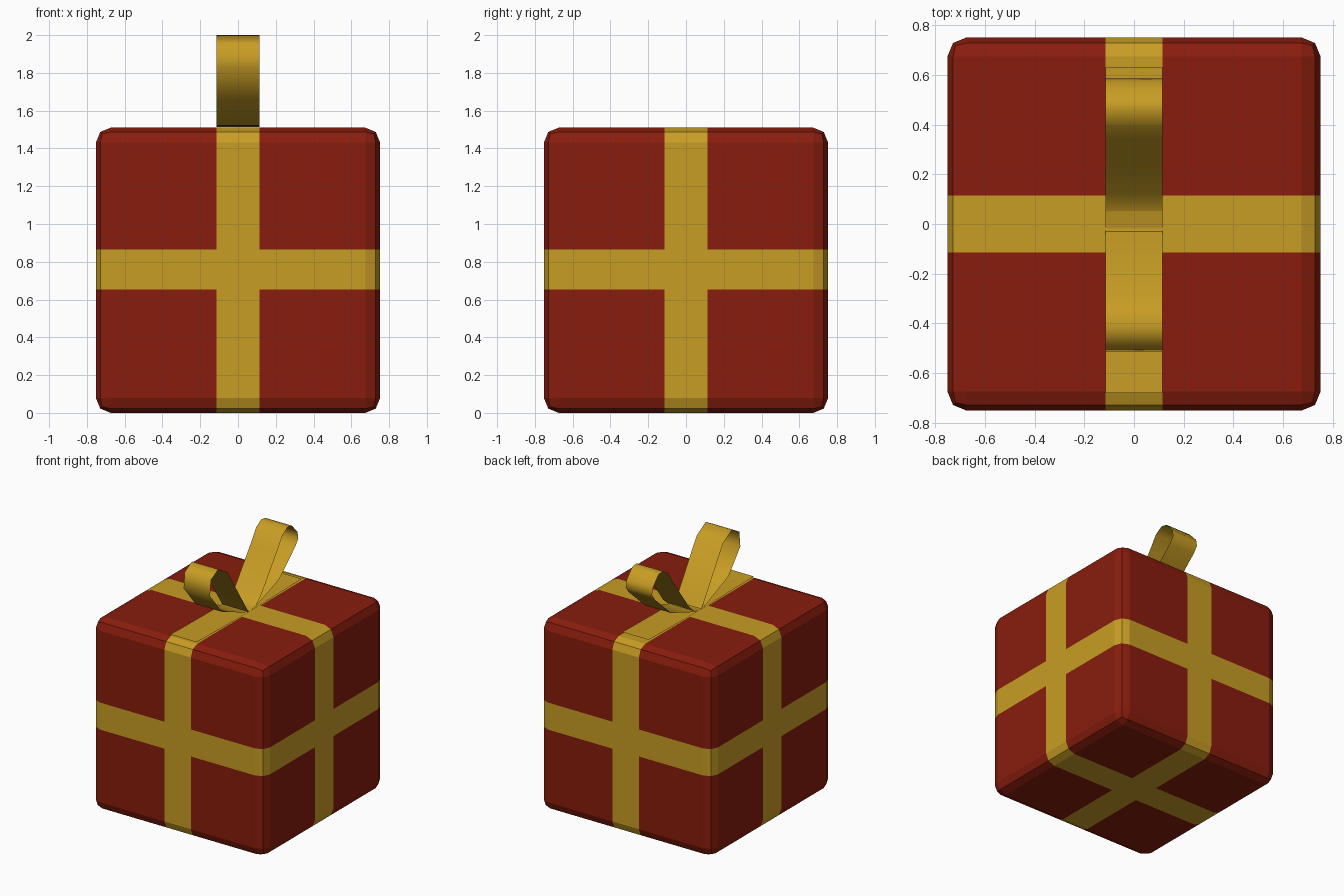
import bpy, bmesh
from mathutils import Vector

if "Cube" in bpy.data.objects:
    bpy.data.objects.remove(bpy.data.objects["Cube"])

HALF, TOP, BAND = 0.752, 1.51, 0.115
LOW, HIGH = 0.652, 0.865


def material(name, color):
    m = bpy.data.materials.new(name)
    m.diffuse_color = (*color, 1)
    m.use_nodes = True
    m.node_tree.nodes["Principled BSDF"].inputs["Base Color"].default_value = m.diffuse_color
    return m


red = material("red_wrapping", (0.25, 0.012, 0.004))
gold = material("gold_ribbon", (0.58, 0.34, 0.018))


def add_object(name, bm, mats):
    me = bpy.data.meshes.new(name)
    bm.to_mesh(me)
    bm.free()
    for m in mats:
        me.materials.append(m)
    ob = bpy.data.objects.new(name, me)
    bpy.context.collection.objects.link(ob)
    return ob


# Wrapped box: bevelled cube, sliced so the flat ribbon bands are coloured faces
bm = bmesh.new()
bmesh.ops.create_cube(bm, size=1)
for v in bm.verts:
    v.co = Vector((v.co.x * 2 * HALF, v.co.y * 2 * HALF, (v.co.z + 0.5) * TOP))
bmesh.ops.bevel(bm, geom=bm.edges[:], offset=0.078, segments=2, profile=0.5, affect='EDGES')
cuts = [((s * BAND, 0, 0), (1, 0, 0)) for s in (-1, 1)]
cuts += [((0, s * BAND, 0), (0, 1, 0)) for s in (-1, 1)]
cuts += [((0, 0, z), (0, 0, 1)) for z in (LOW, HIGH)]
for co, no in cuts:
    bmesh.ops.bisect_plane(bm, geom=bm.verts[:] + bm.edges[:] + bm.faces[:],
                           plane_co=co, plane_no=no)
for f in bm.faces:
    c = f.calc_center_median()
    f.material_index = int(abs(c.x) < BAND or abs(c.y) < BAND or LOW < c.z < HIGH)
add_object("gift_box", bm, [red, gold])


def ribbon(name, path):
    """Sweep a (y, z) path across the ribbon width as a thin smooth sheet."""
    bm = bmesh.new()
    rows = [[bm.verts.new((x, y, z)) for x in (-BAND, BAND)] for y, z in path]
    for a, b in zip(rows, rows[1:]):
        bm.faces.new((a[0], a[1], b[1], b[0])).smooth = True
    return add_object(name, bm, [gold])


# Bow loops
ribbon("bow_loop_front", [
    (-0.03, 1.516), (-0.07, 1.575), (-0.296, 1.93), (-0.41, 1.997), (-0.50, 1.947),
    (-0.513, 1.825), (-0.365, 1.645), (-0.05, 1.518), (0.0, 1.514)])
ribbon("bow_loop_back", [
    (0.0, 1.514), (0.04, 1.518), (0.12, 1.585), (0.32, 1.855), (0.39, 1.96),
    (0.455, 2.0), (0.508, 1.99), (0.577, 1.915), (0.587, 1.86), (0.55, 1.81),
    (0.35, 1.63), (0.085, 1.535), (-0.02, 1.515)])

# Flat tails lying on the lid
ribbon("bow_tail_front", [(-0.68, 1.525), (-0.45, 1.52), (-0.02, 1.516)])
ribbon("bow_tail_back", [(0.02, 1.516), (0.4, 1.52), (0.63, 1.525)])
